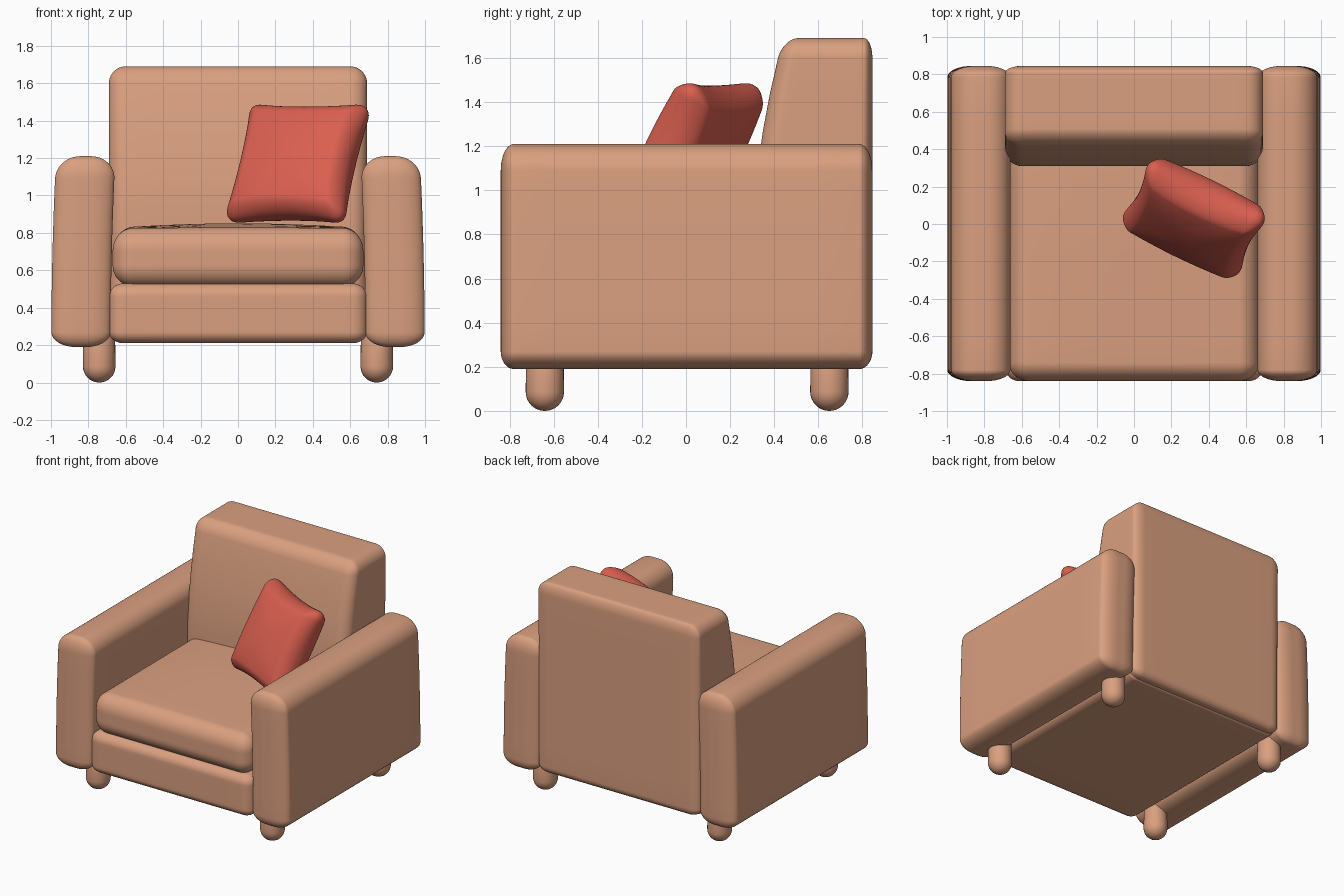
import bpy, bmesh, math
from mathutils import Vector

if "Cube" in bpy.data.objects:
    bpy.data.objects.remove(bpy.data.objects["Cube"])


def material(name, rgb):
    m = bpy.data.materials.new(name)
    m.diffuse_color = (*rgb, 1.0)
    m.use_nodes = True
    m.node_tree.nodes["Principled BSDF"].inputs["Base Color"].default_value = m.diffuse_color
    return m


TAN = material("tan fabric", (0.70, 0.35, 0.215))
RED = material("red fabric", (0.70, 0.115, 0.08))


def finish(name, bm, mat):
    bmesh.ops.recalc_face_normals(bm, faces=bm.faces)
    for f in bm.faces:
        f.smooth = True
    me = bpy.data.meshes.new(name)
    bm.to_mesh(me)
    bm.free()
    me.materials.append(mat)
    ob = bpy.data.objects.new(name, me)
    bpy.context.collection.objects.link(ob)
    return ob


def soft_block(name, lo, hi, r_lo, r_hi, mat, deform=None):
    """Rounded block between two corners, with a rounding radius per axis and end."""
    bm = bmesh.new()
    bmesh.ops.create_cube(bm, size=2)
    bmesh.ops.subdivide_edges(bm, edges=bm.edges[:], cuts=19, use_grid_fill=True)
    flat = 0.4
    for v in bm.verts:
        inner, radius, d = Vector(), Vector(), Vector()
        for i, t in enumerate(v.co):
            a, b = lo[i] + r_lo[i], hi[i] - r_hi[i]
            s = max(-1.0, min(1.0, t / flat))
            inner[i] = (a + b) / 2 + s * (b - a) / 2
            u = max(0.0, (abs(t) - flat) / (1 - flat))
            d[i] = math.copysign(math.tan(u * math.pi / 4), t)
            radius[i] = r_hi[i] if t > 0 else r_lo[i]
        d.normalize()
        v.co = inner + Vector(d[i] * radius[i] for i in range(3))
        if deform:
            deform(v.co)
    return finish(name, bm, mat)


# Arms: padded slabs, leaning in slightly toward the top
for side, label in ((-1, "left"), (1, "right")):
    def lean(p, side=side):
        k = (p.z - 0.2) / 1.0
        x = abs(p.x)
        p.x = side * (x - 0.025 * max(0, k) ** 2 + 0.006)
    x0, x1 = sorted((side * 0.675, side * 0.992))
    soft_block(label + "_arm", (x0, -0.84, 0.19), (x1, 0.845, 1.21),
               (0.13, 0.06, 0.08), (0.13, 0.06, 0.12), TAN, lean)


# Backrest: front face slopes back toward the top
def slope(p):
    if p.z > 0.9:
        p.y += 0.13 * ((p.z - 0.9) / 0.79) ** 1.6 * (0.845 - p.y) / 0.535


soft_block("backrest", (-0.69, 0.31, 0.22), (0.69, 0.845, 1.69),
           (0.09, 0.09, 0.06), (0.09, 0.05, 0.09), TAN, slope)

# Base below the cushion
soft_block("base", (-0.69, -0.84, 0.21), (0.69, 0.79, 0.53),
           (0.08, 0.07, 0.06), (0.08, 0.04, 0.07), TAN)


# Seat cushion with a gently crowned top
def crown(p):
    if p.z > 0.68:
        k = max(0, 1 - (p.x / 0.67) ** 2) * max(0, min(1, (p.y + 0.84) / 0.8))
        p.z += 0.025 * k * (p.z - 0.68) / 0.14


soft_block("seat_cushion", (-0.67, -0.84, 0.515), (0.67, 0.5, 0.825),
           (0.11, 0.1, 0.11), (0.11, 0.1, 0.12), TAN, crown)


# Throw pillow: thick middle, thin corners, pinched sides
def pillow_shape(p):
    u, v = p.x / 0.36, p.y / 0.36
    p.x *= 1 - 0.10 * (1 - v * v)
    p.y *= 1 - 0.10 * (1 - u * u)
    p.z *= 1 - 0.32 * max(u * u, v * v) - 0.35 * u * u * v * v


pillow = soft_block("throw_pillow", (-0.36, -0.36, -0.15), (0.36, 0.36, 0.15),
                    (0.08, 0.08, 0.14), (0.08, 0.08, 0.14), RED, pillow_shape)
pillow.location = (0.32, 0.03, 1.17)
pillow.rotation_euler = (math.radians(62), 0, math.radians(-26))

# Legs: round-bottomed pegs
for sx, lx in ((-1, "left"), (1, "right")):
    for y, ly in ((-0.64, "front"), (0.65, "back")):
        bm = bmesh.new()
        bmesh.ops.create_uvsphere(bm, u_segments=32, v_segments=16, radius=0.087)
        for v in bm.verts:
            if v.co.z > 0.001:
                v.co.z += 0.13
            v.co += Vector((sx * 0.742, y, 0.087))
        finish(f"{ly}_{lx}_leg", bm, TAN)
